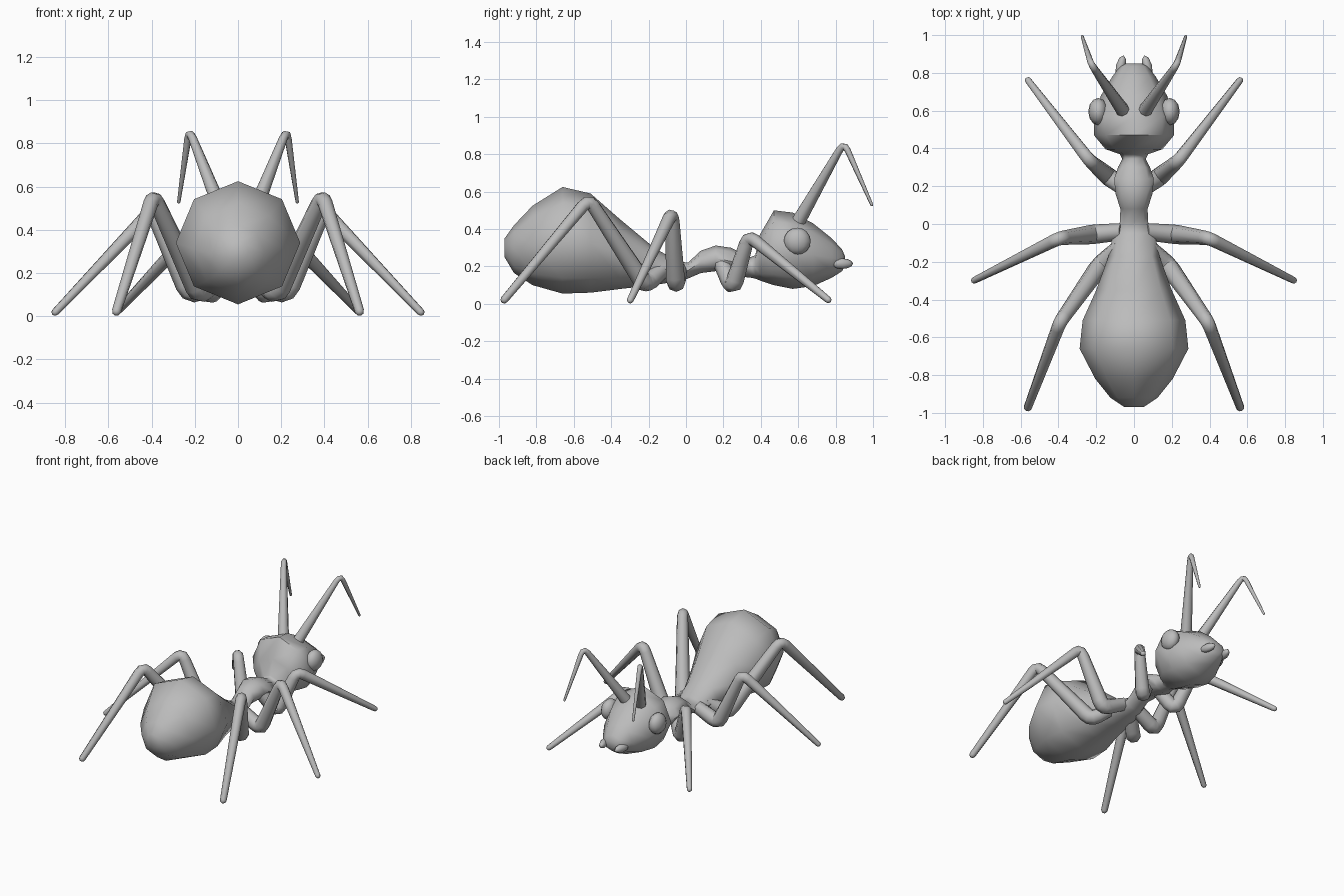
import bpy, bmesh, math
from mathutils import Vector

if "Cube" in bpy.data.objects:
    bpy.data.objects.remove(bpy.data.objects["Cube"])

grey = bpy.data.materials.new("grey")
grey.diffuse_color = (0.5, 0.5, 0.5, 1)
grey.use_nodes = True
grey.node_tree.nodes["Principled BSDF"].inputs["Base Color"].default_value = grey.diffuse_color


def finish(name, bm, angle=60):
    bmesh.ops.recalc_face_normals(bm, faces=bm.faces[:])
    me = bpy.data.meshes.new(name)
    bm.to_mesh(me)
    bm.free()
    ob = bpy.data.objects.new(name, me)
    bpy.context.collection.objects.link(ob)
    me.materials.append(grey)
    bpy.ops.object.select_all(action='DESELECT')
    ob.select_set(True)
    bpy.context.view_layer.objects.active = ob
    bpy.ops.object.shade_smooth_by_angle(angle=math.radians(angle))
    return ob


def skin(bm, rings):
    """Bridge rings of points and cap both ends."""
    rings = [[bm.verts.new(p) for p in r] for r in rings]
    n = len(rings[0])
    for a, b in zip(rings, rings[1:]):
        for i in range(n):
            j = (i + 1) % n
            bm.faces.new((a[i], a[j], b[j], b[i]))
    bm.faces.new(rings[0])
    bm.faces.new(rings[-1])


def body(name, sections, n=8):
    """Loft of elliptical rings along y: (y, bottom z, top z, half width)."""
    bm = bmesh.new()
    rings = []
    for y, lo, hi, w in sections:
        rings.append([(w * math.sin(math.tau * i / n), y,
                       (lo + hi) / 2 + (hi - lo) / 2 * math.cos(math.tau * i / n))
                      for i in range(n)])
    skin(bm, rings)
    return finish(name, bm)


def limb(name, joints, side, n=8):
    """Tapered tube with rounded elbows: joints are (x, y, z, radius)."""
    pts = [Vector((x * side, y, z, r)) for x, y, z, r in joints]
    path = [pts[0]]
    for a, b, c in zip(pts, pts[1:], pts[2:]):
        p = b + (a - b) * min(0.4, 0.05 / (a - b).xyz.length)
        q = b + (c - b) * min(0.4, 0.05 / (c - b).xyz.length)
        for t in (0, 0.33, 0.67, 1):
            path.append(p * (1 - t) ** 2 + b * 2 * t * (1 - t) + q * t * t)
    # rounded tip
    d = (pts[-1] - pts[-2]).xyz.normalized()
    end, r = pts[-1].xyz, pts[-1].w
    for off, k in ((0, 1), (0.6, 0.8), (0.95, 0.35)):
        path.append(Vector((*(end + d * r * off), r * k)))
    tans = [(path[min(i + 1, len(path) - 1)] - path[max(i - 1, 0)]).xyz.normalized()
            for i in range(len(path))]
    u = tans[0].orthogonal().normalized()
    rings = []
    for i, (p, t) in enumerate(zip(path, tans)):
        if i:
            u = tans[i - 1].rotation_difference(t) @ u
        u = (u - t * u.dot(t)).normalized()
        v = t.cross(u)
        rings.append([p.xyz + (u * math.cos(math.tau * k / n) + v * math.sin(math.tau * k / n)) * p.w
                      for k in range(n)])
    bm = bmesh.new()
    skin(bm, rings)
    return finish(name, bm, 80)


def ellipsoid(name, loc, size, turn=0, segs=12, rings=8):
    bm = bmesh.new()
    bmesh.ops.create_uvsphere(bm, u_segments=segs, v_segments=rings, radius=1)
    ob = finish(name, bm)
    ob.location, ob.scale, ob.rotation_euler.z = loc, size, turn
    return ob


# abdomen, waist, thorax, neck and head in one skin
body("body", [
    (-0.97, 0.25, 0.35, 0.05), (-0.92, 0.165, 0.42, 0.125), (-0.82, 0.10, 0.525, 0.205),
    (-0.66, 0.055, 0.625, 0.288), (-0.51, 0.06, 0.59, 0.272), (-0.35, 0.08, 0.45, 0.20),
    (-0.17, 0.10, 0.30, 0.135), (-0.05, 0.12, 0.23, 0.11), (0.01, 0.135, 0.22, 0.075),
    (0.08, 0.165, 0.285, 0.072), (0.16, 0.175, 0.312, 0.098), (0.24, 0.155, 0.30, 0.105),
    (0.30, 0.145, 0.27, 0.085), (0.345, 0.14, 0.25, 0.062), (0.37, 0.135, 0.26, 0.075),
    (0.395, 0.125, 0.37, 0.15), (0.47, 0.10, 0.50, 0.212), (0.57, 0.08, 0.488, 0.212),
    (0.68, 0.095, 0.43, 0.175), (0.78, 0.14, 0.35, 0.115), (0.835, 0.175, 0.29, 0.075),
    (0.85, 0.205, 0.255, 0.04)])

LEGS = {
    "front_leg": [(0.05, 0.19, 0.22, 0.045), (0.135, 0.25, 0.085, 0.05),
                  (0.235, 0.335, 0.365, 0.036), (0.56, 0.76, 0.022, 0.018)],
    "middle_leg": [(0.06, -0.04, 0.18, 0.045), (0.22, -0.055, 0.10, 0.052),
                   (0.395, -0.075, 0.49, 0.036), (0.845, -0.298, 0.02, 0.018)],
    "rear_leg": [(0.07, -0.12, 0.19, 0.045), (0.18, -0.22, 0.10, 0.052),
                 (0.392, -0.52, 0.56, 0.036), (0.562, -0.97, 0.024, 0.022)],
}
for side, tag in ((-1, "left"), (1, "right")):
    for name, joints in LEGS.items():
        limb(f"{name}_{tag}", joints, side)
    limb(f"antenna_{tag}", [(0.055, 0.595, 0.43, 0.038), (0.226, 0.845, 0.865, 0.018),
                            (0.274, 0.993, 0.53, 0.008)], side)
    ellipsoid(f"eye_{tag}", (0.19 * side, 0.595, 0.335), (0.052, 0.072, 0.072))
    ellipsoid(f"mandible_{tag}", (0.07 * side, 0.835, 0.215), (0.026, 0.06, 0.028), 0.25 * side, 8, 6)
